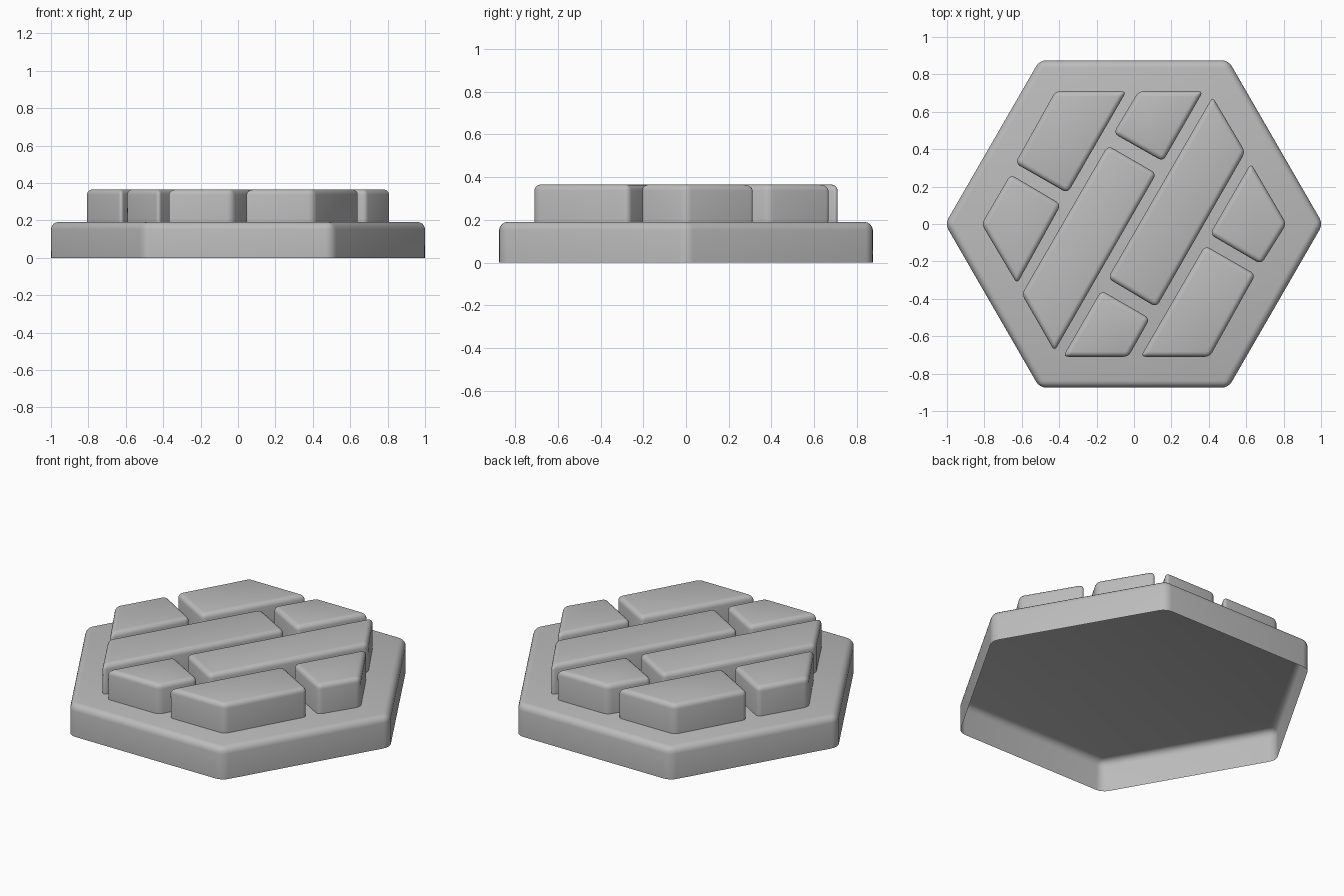
import bpy, bmesh, math

cube = bpy.data.objects.get("Cube")
if cube:
    bpy.data.objects.remove(cube, do_unlink=True)

stone = bpy.data.materials.new("stone grey")
stone.use_nodes = True
GREY = (0.5, 0.5, 0.5, 1)
stone.diffuse_color = GREY
stone.node_tree.nodes["Principled BSDF"].inputs["Base Color"].default_value = GREY


def slab(name, outline, z0, z1, radius):
    """Open-bottomed prism with rounded corners and a rounded top rim."""
    bm = bmesh.new()
    low = [bm.verts.new((x, y, z0)) for x, y in outline]
    top = [bm.verts.new((x, y, z1)) for x, y in outline]
    n = len(outline)
    bm.faces.new(top)
    for i in range(n):
        j = (i + 1) % n
        bm.faces.new((low[i], low[j], top[j], top[i]))
    bmesh.ops.recalc_face_normals(bm, faces=bm.faces)
    if max(bm.faces, key=lambda f: f.calc_center_median().z).normal.z < 0:
        bmesh.ops.reverse_faces(bm, faces=bm.faces)
    rim = [e for e in bm.edges if not e.is_boundary]
    bmesh.ops.bevel(bm, geom=rim, offset=radius, segments=4, profile=0.5,
                    affect='EDGES', clamp_overlap=True)
    for f in bm.faces:
        f.smooth = True
    mesh = bpy.data.meshes.new(name)
    bm.to_mesh(mesh)
    bm.free()
    mesh.materials.append(stone)
    obj = bpy.data.objects.new(name, mesh)
    bpy.context.collection.objects.link(obj)
    return obj


# Hexagonal base shell, open underneath
BASE_TOP, TILE_TOP = 0.19, 0.365
hexagon = [(1.01 * math.cos(math.radians(a)), 1.01 * math.sin(math.radians(a)))
           for a in range(0, 360, 60)]
slab("hex_base", hexagon, 0, BASE_TOP, 0.038)

# Raised paving bricks laid diagonally across the base
bricks = {
    "brick_back_right": [(-0.42, 0.71), (-0.04, 0.71), (-0.355, 0.165), (-0.635, 0.325)],
    "brick_back_left": [(0.025, 0.71), (0.37, 0.71), (0.155, 0.335), (-0.11, 0.485)],
    "brick_right": [(-0.66, 0.265), (-0.39, 0.105), (-0.625, -0.32), (-0.815, 0)],
    "long_brick_right": [(-0.14, 0.42), (0.12, 0.27), (-0.425, -0.68), (-0.6, -0.375)],
    "long_brick_left": [(0.42, 0.68), (0.595, 0.385), (0.12, -0.445), (-0.14, -0.29)],
    "brick_front_left": [(0.38, -0.115), (0.65, -0.27), (0.405, -0.71), (0.035, -0.71)],
    "brick_front_right": [(-0.175, -0.355), (0.085, -0.505), (-0.03, -0.71), (-0.38, -0.71)],
    "brick_left": [(0.625, 0.325), (0.815, 0), (0.68, -0.215), (0.405, -0.055)],
}
for name, outline in bricks.items():
    slab(name, outline, BASE_TOP, TILE_TOP, 0.028)
